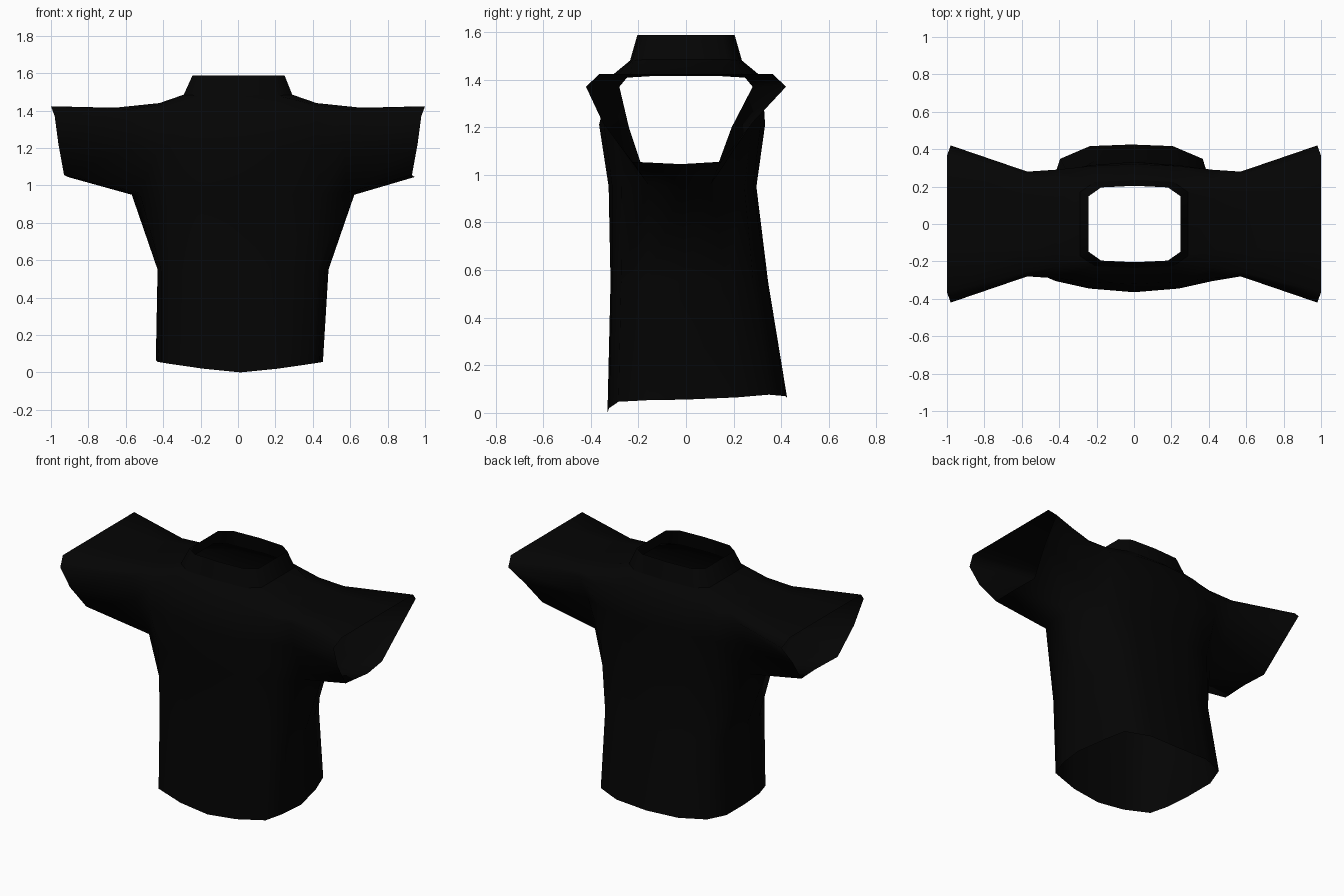
import bpy
import bmesh

if "Cube" in bpy.data.objects:
    bpy.data.objects.remove(bpy.data.objects["Cube"], do_unlink=True)

fabric = bpy.data.materials.new("black fabric")
fabric.use_nodes = True
colour = (0.0013, 0.0013, 0.0013, 1)
fabric.diffuse_color = colour
fabric.node_tree.nodes["Principled BSDF"].inputs["Base Color"].default_value = colour

# Front outline of each column, running from underarm height up to the shoulder top
centre = [(0, -.325, .95), (0, -.365, 1.21), (0, -.32, 1.41), (0, -.235, 1.48)]
neck_side = [(.22, -.31, .95), (.24, -.345, 1.21), (.23, -.31, 1.40),
             (.21, -.225, 1.48), (.29, -.17, 1.485)]
shoulder = [(.41, -.27, .95), (.42, -.305, 1.21), (.42, -.29, 1.36),
            (.42, -.23, 1.43), (.42, -.14, 1.44)]
sleeve_root = [(.553, -.16, .96), (.57, -.24, 1.2), (.57, -.28, 1.37),
               (.58, -.255, 1.408), (.66, -.14, 1.415)]
cuff = [(.93, -.225, 1.055), (.96, -.35, 1.22), (.98, -.42, 1.37),
        (1, -.365, 1.423), (1, -.15, 1.423)]
columns = [cuff, sleeve_root, shoulder, neck_side, centre,
           neck_side, shoulder, sleeve_root, cuff]
SLEEVES = (0, 1, 7, 8)
LEAN = .027        # the body hangs slightly towards its left


def body_point(column, row, side, back):
    x, y, z = columns[column][row]
    shift = LEAN if row == 0 and column not in (0, 8) else 0
    if back and row < 2:
        # The back is flatter than the chest, most of all under the sleeves
        y *= (.65, .8)[row] if column in SLEEVES else .91
    return (side * x + shift, -y if back else y, z)


def finish(bm, name):
    bmesh.ops.recalc_face_normals(bm, faces=bm.faces)
    mesh = bpy.data.meshes.new(name)
    bm.to_mesh(mesh)
    bm.free()
    mesh.materials.append(fabric)
    for face in mesh.polygons:
        face.use_smooth = True
    obj = bpy.data.objects.new(name, mesh)
    bpy.context.collection.objects.link(obj)


def bridge(bm, lower, upper):
    for i in range(len(lower)):
        j = (i + 1) % len(lower)
        bm.faces.new((lower[i], lower[j], upper[j], upper[i]))


# Shirt body: chest, shoulders and sleeves
bm = bmesh.new()
grid = {}
for c, outline in enumerate(columns):
    side = -1 if c < 4 else 1
    for row in range(len(outline)):
        for back in (False, True):
            grid[c, row, back] = bm.verts.new(body_point(c, row, side, back))

# Lowest line of each sleeve, from the underarm to the cuff
under = {c: bm.verts.new(p) for c, p in zip(SLEEVES, (
    (-.91, -.02, 1.045), (LEAN - .595, -.02, .95),
    (LEAN + .595, -.02, .95), (.945, -.02, 1.045)))}

for c in range(8):
    for back in (False, True):
        for row in range(4):
            keys = [(c, row), (c + 1, row), (c + 1, row + 1), (c, row + 1)]
            if all((*k, back) in grid for k in keys):
                bm.faces.new([grid[(*k, back)] for k in keys])
        if c in (0, 7):
            bm.faces.new((grid[c, 0, back], grid[c + 1, 0, back],
                          under[c + 1], under[c]))
    # Shoulder tops join the front to the back, leaving the neck open
    if c not in (3, 4):
        bm.faces.new((grid[c, 4, False], grid[c + 1, 4, False],
                      grid[c + 1, 4, True], grid[c, 4, True]))

# Torso rings below the underarms, ending in a curved hem
front_half = [(0, 1), (.45, .98), (.87, .86), (.96, .5)]
back_half = [(0, 1), (.5, .98), (.86, .82), (.96, .5)]


def full_profile(half):
    return [(-u, d) for u, d in reversed(half[1:])] + half


def torso_ring(front, back, front_z, back_z):
    """Front and back are each given as (half width, depth, sideways shift)."""
    width, depth, shift = front
    points = [(u * width + shift, -depth * d, front_z(u))
              for u, d in full_profile(front_half)]
    ends = [(s * width + shift, 0, front_z(1)) for s in (1, -1)]
    width, depth, shift = back
    points.append(ends[0])
    points += [(u * width + shift, depth * d, back_z(u))
               for u, d in reversed(full_profile(back_half))]
    points.append(ends[1])
    return [bm.verts.new(p) for p in points]


underarm = [grid[c, 0, False] for c in range(1, 8)] + [under[7]]
underarm += [grid[c, 0, True] for c in range(7, 0, -1)] + [under[1]]
waist = torso_ring((.457, .317, LEAN), (.432, .345, .01),
                   lambda u: .55, lambda u: .55)
hem = torso_ring((.441, .33, .013), (.443, .425, -.014),
                 lambda u: .056 * abs(u) ** 1.3,
                 lambda u: .065 if abs(u) > .9 else .062 + .017 * abs(u))
bridge(bm, waist, underarm)
bridge(bm, hem, waist)

# Neck opening loop, kept for the collar
neck_keys = [(3, 4, False), (3, 3, False), (4, 3, False), (5, 3, False), (5, 4, False),
             (5, 4, True), (5, 3, True), (4, 3, True), (3, 3, True), (3, 4, True)]
neck = [grid[k].co.copy() for k in neck_keys]
finish(bm, "shirt_body")

# Standing collar, narrowing towards the top
bm = bmesh.new()
base = [bm.verts.new(p) for p in neck]
rim = [bm.verts.new((p.x * .85 + .003, p.y * .87, 1.587)) for p in neck]
bridge(bm, base, rim)
finish(bm, "collar")
